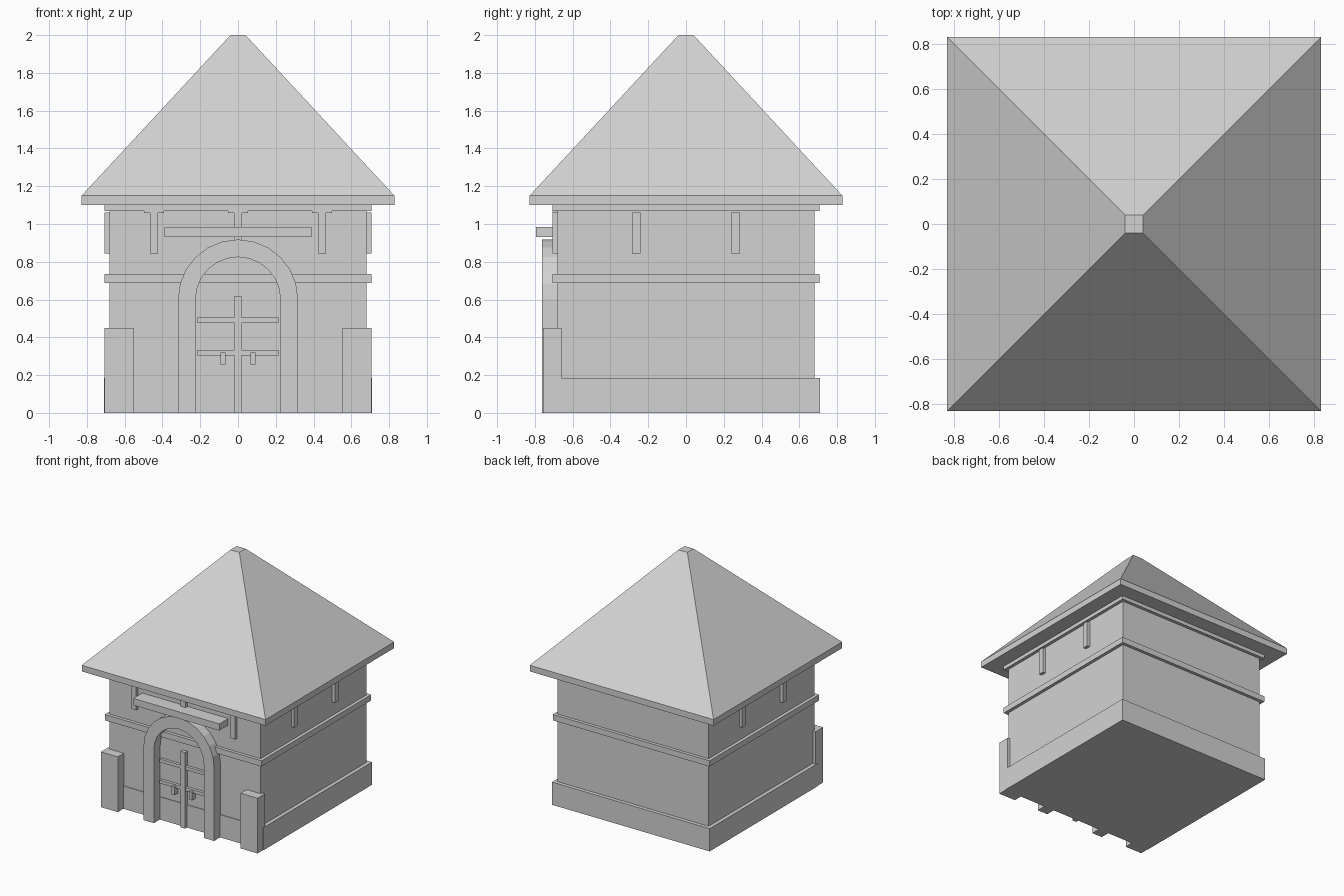
import bpy, bmesh, math

cube = bpy.data.objects.get("Cube")
if cube:
    bpy.data.objects.remove(cube, do_unlink=True)

# One flat colour for the whole building
grey = bpy.data.materials.new("pale_grey")
grey.use_nodes = True
grey.diffuse_color = (0.65, 0.65, 0.65, 1)
grey.node_tree.nodes["Principled BSDF"].inputs["Base Color"].default_value = (0.65, 0.65, 0.65, 1)


def finish(name, bm):
    bmesh.ops.recalc_face_normals(bm, faces=bm.faces)
    mesh = bpy.data.meshes.new(name)
    bm.to_mesh(mesh)
    bm.free()
    mesh.materials.append(grey)
    obj = bpy.data.objects.new(name, mesh)
    bpy.context.collection.objects.link(obj)
    return obj


def box(name, x, y, z):
    """Box spanning three (low, high) ranges."""
    bm = bmesh.new()
    bmesh.ops.create_cube(bm, size=1)
    for v in bm.verts:
        v.co = [r[0] + (c + 0.5) * (r[1] - r[0]) for c, r in zip(v.co, (x, y, z))]
    return finish(name, bm)


def square(name, half, z):
    return box(name, (-half, half), (-half, half), z)


WALL = 0.68
TRIM = 0.706

# Walls, plinth and trim bands
square("walls", WALL, (0, 1.1))
box("plinth", (-0.71, 0.71), (-0.685, 0.71), (0, 0.185))
square("middle_band", TRIM, (0.688, 0.735))
square("top_band", TRIM, (1.07, 1.1))

# Roof: eaves slab with a truncated pyramid
square("roof_eaves", 0.828, (1.1, 1.15))
roof = square("roof", 0.828, (1.15, 2.0))
for v in roof.data.vertices:
    if v.co.z > 1.5:
        v.co.x = math.copysign(0.04, v.co.x)
        v.co.y = math.copysign(0.04, v.co.y)

# Front corner buttresses
for side, s in (("left", 1), ("right", -1)):
    box(f"{side}_buttress", sorted((s * 0.553, s * 0.706)), (-0.757, -0.66), (0, 0.45))


# Door arch: one outline of inner and outer curves, extruded backwards
def arch_curve(radius, spring=0.6, steps=12):
    arc = [(radius * math.cos(math.pi * i / steps), spring + radius * math.sin(math.pi * i / steps))
           for i in range(steps + 1)]
    return [(radius, 0)] + arc + [(-radius, 0)]


bm = bmesh.new()
outer = [bm.verts.new((x, -0.762, z)) for x, z in arch_curve(0.318)]
inner = [bm.verts.new((x, -0.762, z)) for x, z in arch_curve(0.225)]
for i in range(len(outer) - 1):
    bm.faces.new((outer[i], outer[i + 1], inner[i + 1], inner[i]))
ext = bmesh.ops.extrude_face_region(bm, geom=bm.faces[:])
for v in ext["geom"]:
    if isinstance(v, bmesh.types.BMVert):
        v.co.y = -0.67
finish("door_arch", bm)

# Door: centre strip, cross bars and handles
box("door_centre_strip", (-0.019, 0.019), (-0.71, -0.67), (0, 0.62))
for name, z in (("lower", 0.305), ("upper", 0.477)):
    box(f"door_{name}_bar", (-0.215, 0.215), (-0.703, -0.67), (z, z + 0.027))
for side, s in (("left", 1), ("right", -1)):
    box(f"{side}_door_handle", sorted((s * 0.066, s * 0.092)), (-0.722, -0.67), (0.255, 0.32))

# Beam above the door
box("front_beam", (-0.388, 0.388), (-0.795, -0.67), (0.93, 0.985))

# Short posts under the eaves, capped on the front
for name, x in (("left", 0.445), ("centre", 0), ("right", -0.445)):
    box(f"front_{name}_post", (x - 0.022, x + 0.022), (-TRIM, -0.67), (0.845, 1.06))
    box(f"front_{name}_post_cap", (x - 0.052, x + 0.052), (-TRIM, -0.67), (1.058, 1.07))
for side, s in (("left", 1), ("right", -1)):
    for name, y in (("front", -0.263), ("rear", 0.263)):
        box(f"{side}_{name}_post", sorted((s * 0.67, s * TRIM)), (y - 0.022, y + 0.022), (0.845, 1.06))
